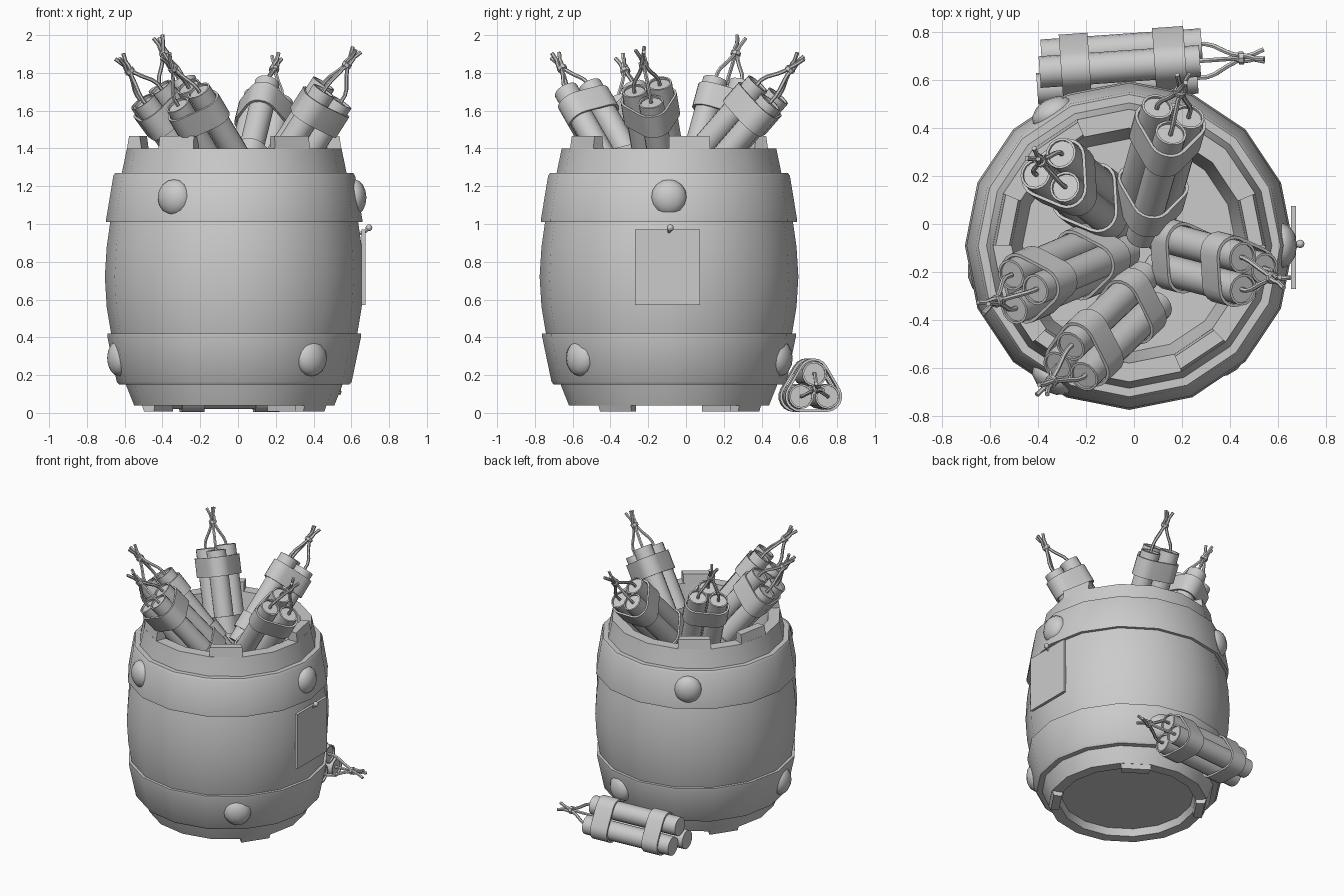
import bpy, bmesh
from math import sin, cos, pi, radians
from mathutils import Vector, Matrix

if "Cube" in bpy.data.objects:
    bpy.data.objects.remove(bpy.data.objects["Cube"])

CX, CY = -0.02, -0.09          # barrel axis
BARREL = Matrix.Translation((CX, CY, 0))


def finish(name, bm, mat=Matrix(), angle=32):
    bmesh.ops.recalc_face_normals(bm, faces=bm.faces)
    me = bpy.data.meshes.new(name)
    bm.to_mesh(me)
    bm.free()
    ob = bpy.data.objects.new(name, me)
    bpy.context.collection.objects.link(ob)
    ob.matrix_world = mat
    bpy.ops.object.select_all(action='DESELECT')
    ob.select_set(True)
    bpy.context.view_layer.objects.active = ob
    bpy.ops.object.shade_smooth_by_angle(angle=radians(angle))
    return ob


def lathe(bm, profile, n, closed=False, off=(0, 0)):
    """Spin an (r, z) profile around local z; r = 0 gives a pole."""
    rings = []
    for r, z in profile:
        if r == 0:
            rings.append([bm.verts.new((off[0], off[1], z))] * n)
        else:
            rings.append([bm.verts.new((off[0] + r * cos(2 * pi * i / n),
                                        off[1] + r * sin(2 * pi * i / n), z)) for i in range(n)])
    pairs = list(zip(rings, rings[1:] + rings[:1]))
    for a, b in pairs if closed else pairs[:-1]:
        for i in range(n):
            j = (i + 1) % n
            bm.faces.new(list(dict.fromkeys((a[i], a[j], b[j], b[i]))))


def wedge(bm, az, r0a, r1a, za, r0b, r1b, zb):
    """One stave end: a 22.5 degree block between two heights."""
    vs = []
    for r0, r1, z in ((r0a, r1a, za), (r0b, r1b, zb)):
        for r, s in ((r0, -1), (r1, -1), (r1, 1), (r0, 1)):
            t = radians(az + s * 11.25)
            vs.append(bm.verts.new((r * cos(t), r * sin(t), z)))
    for f in ((0, 1, 2, 3), (4, 5, 6, 7), (0, 1, 5, 4), (1, 2, 6, 5), (2, 3, 7, 6), (3, 0, 4, 7)):
        bm.faces.new([vs[i] for i in f])


# Barrel body with recessed bottom and top
bm = bmesh.new()
lathe(bm, [(0, .09), (.44, .09), (.455, .04), (.53, .04), (.57, .14), (.65, .41), (.675, .56),
           (.685, .72), (.675, .88), (.655, 1.02), (.595, 1.27), (.568, 1.40),
           (.49, 1.40), (.445, 1.16), (0, 1.16)], 16)
finish("barrel_body", bm, BARREL)

# Uneven stave ends: feet and raised rim pieces
bm = bmesh.new()
for az in (-33.75, 56.25, 146.25):
    wedge(bm, az, .46, .517, .008, .455, .53, .045)
for az in (-123.75, -56.25, 11.25, 123.75, 168.75):
    wedge(bm, az, .49, .568, 1.395, .50, .557, 1.465)
finish("stave_ends", bm, BARREL)

# Metal hoops
for name, prof in (
        ("lower_hoop", [(.56, .15), (.61, .15), (.622, .165), (.672, .405), (.672, .42), (.64, .42)]),
        ("upper_hoop", [(.64, 1.01), (.678, 1.01), (.678, 1.025), (.64, 1.255), (.63, 1.27), (.58, 1.27)])):
    bm = bmesh.new()
    lathe(bm, prof, 16, closed=True)
    finish(name, bm, BARREL)

# Domed rivets on the hoops
for name, z, r, start in (("upper_rivet", 1.14, .635, 0), ("lower_rivet", .29, .62, -49)):
    for k in range(3):
        bm = bmesh.new()
        bmesh.ops.create_uvsphere(bm, u_segments=12, v_segments=8, radius=1)
        m = (BARREL @ Matrix.Rotation(radians(start + 120 * k), 4, 'Z') @ Matrix.Translation((r, 0, z))
             @ Matrix.Diagonal((.065, .095, .096, 1)))
        finish(name, bm, m, 40)

# Paper notice with a bent nail
bm = bmesh.new()
bmesh.ops.create_cube(bm, size=1)
finish("notice_plate", bm, Matrix.Translation((.665, -.098, .77)) @ Matrix.Diagonal((.02, .345, .40, 1)))


def tube(name, paths, radius, mat=Matrix()):
    cu = bpy.data.curves.new(name, 'CURVE')
    cu.dimensions = '3D'
    cu.bevel_depth = radius
    cu.bevel_resolution = 1
    cu.use_fill_caps = True
    for pts in paths:
        sp = cu.splines.new('POLY')
        sp.points.add(len(pts) - 1)
        for p, co in zip(sp.points, pts):
            p.co = (*co, 1)
    tmp = bpy.data.objects.new(name, cu)
    bpy.context.collection.objects.link(tmp)
    me = bpy.data.meshes.new_from_object(tmp.evaluated_get(bpy.context.evaluated_depsgraph_get()))
    bm = bmesh.new()
    bm.from_mesh(me)
    bpy.data.objects.remove(tmp)
    bpy.data.meshes.remove(me)
    return finish(name, bm, mat, 50)


tube("nail", [[(.63, -.09, .945), (.675, -.09, .96), (.695, -.083, .985)]], .01)
bm = bmesh.new()
bmesh.ops.create_uvsphere(bm, u_segments=8, v_segments=6, radius=.018)
finish("nail_head", bm, Matrix.Translation((.693, -.083, .98)), 60)

# Bundles of three sticks
R, C, L = .066, .080, .67       # stick radius, distance from bundle axis, length
SHIFT = (0, -.015, .012)
CORNERS = [(C * cos(2 * pi * k / 3), C * sin(2 * pi * k / 3)) for k in range(3)]


def strap(bm, z0, z1):
    rings = []
    for rad, z in ((R + .003, z0), (R + .016, z0), (R + .016, z1), (R + .003, z1)):
        ring = []
        for k, (x, y) in enumerate(CORNERS):
            for i in range(7):
                t = 2 * pi * k / 3 - pi / 3 + i * pi / 9
                ring.append(bm.verts.new((x + rad * cos(t), y + rad * sin(t), z)))
        rings.append(ring)
    n = len(rings[0])
    for a, b in zip(rings, rings[1:] + rings[:1]):
        for i in range(n):
            bm.faces.new((a[i], a[(i + 1) % n], b[(i + 1) % n], b[i]))


def bundle(name, head, axis, hint):
    """Local z runs along the sticks, origin at the fuse end; hint aims the first stick."""
    d = Vector(axis).normalized()
    h = Vector(hint)
    if abs(d.z) > .1:
        h.z = -(h.x * d.x + h.y * d.y) / d.z
    h = (h - d * h.dot(d)).normalized()
    m = Matrix((h, d.cross(h), d)).transposed().to_4x4()
    m.translation = head

    bm = bmesh.new()
    for off, s in zip(CORNERS, SHIFT):
        lathe(bm, [(0, s - L), (R, s - L), (R, s), (R - .01, s), (R - .01, s - .012), (0, s - .012)],
              16, off=off)
    finish(name + "_sticks", bm, m)

    bm = bmesh.new()
    strap(bm, -.19, -.06)
    strap(bm, -.58, -.46)
    finish(name + "_straps", bm, m)

    # Fuses bend inwards, wrap around each other and fan out
    paths = []
    for k, (x, y) in enumerate(CORNERS):
        path = [(x * f, y * f, z) for f, z in ((1, -.02), (1.0, .025), (.85, .06), (.45, .11), (.22, .145))]
        for i, z in enumerate((.165, .185, .205, .225)):
            t = 2 * pi * k / 3 + (i + 1) * .6
            path.append((.013 * cos(t), .013 * sin(t), z))
        path.append((.03 * cos(t), .03 * sin(t), .268))
        paths.append(path)
    tube(name + "_fuses", paths, .0105, m)
    bm = bmesh.new()
    lathe(bm, [(.019, .16), (.027, .163), (.027, .182), (.019, .185)], 8, closed=True)
    finish(name + "_fuse_knot", bm, m)


bundle("back_bundle", (.16, .44, 1.69), (.18, .64, .74), (-.1, -1, 0))
bundle("right_bundle", (.485, -.20, 1.70), (.53, -.14, .83), (-.4, -1, 0))
bundle("back_left_bundle", (-.335, .22, 1.745), (-.32, .25, .91), (-1, -.15, 0))
bundle("left_bundle", (-.475, -.28, 1.675), (-.57, -.24, .78), (1, .1, 0))
bundle("front_left_bundle", (-.265, -.58, 1.69), (-.46, -.44, .77), (0, 1, 0))
bundle("loose_bundle", (.275, .68, .127), (1, .07, .0), (0, 0, 1))
